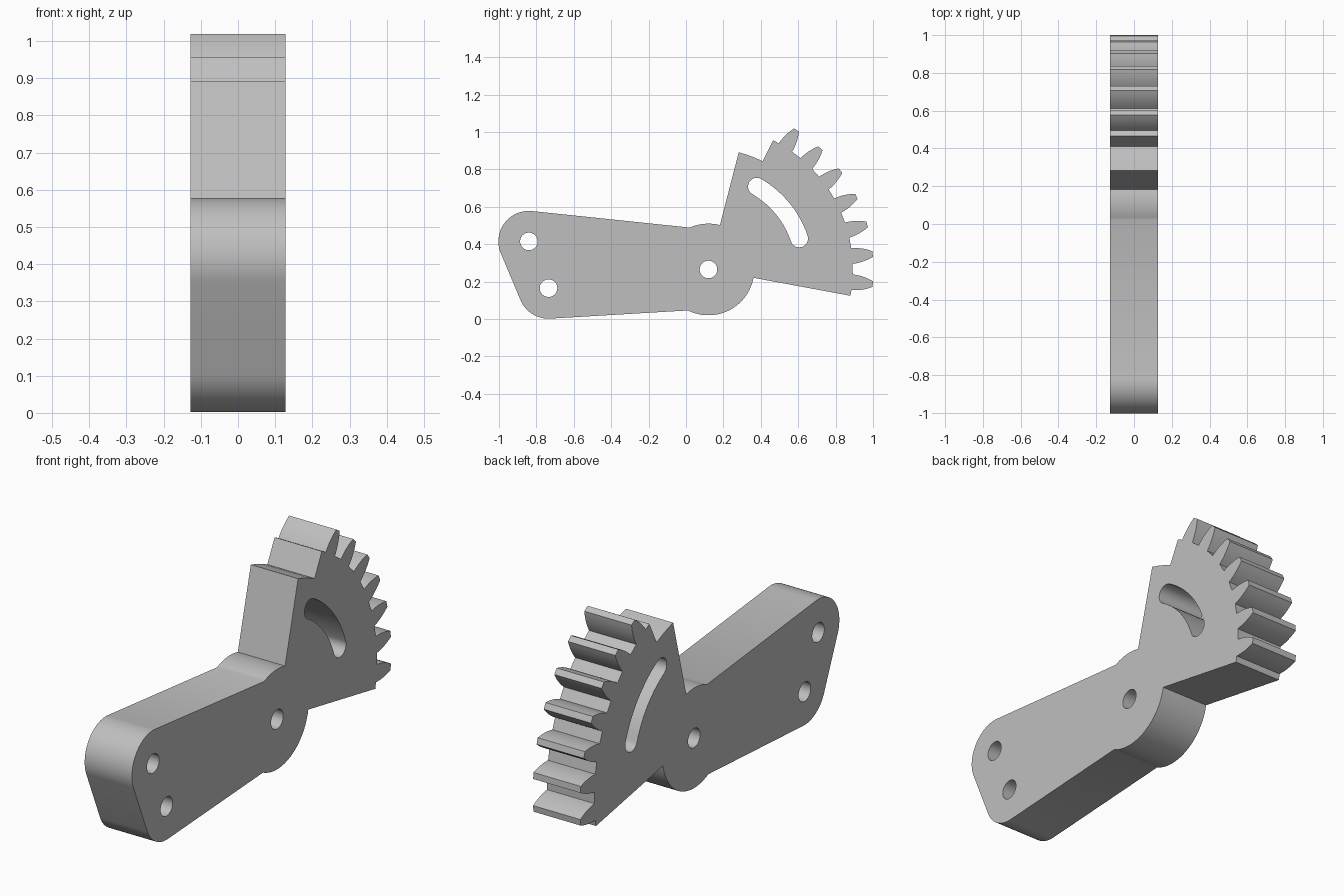
import bpy, bmesh
from math import sin, cos, radians

cube = bpy.data.objects.get("Cube")
if cube:
    bpy.data.objects.remove(cube, do_unlink=True)

HALF = 0.128             # half thickness of the plate
PIVOT = (0.12, 0.265)    # (y, z) of the pivot hole
END_HOLES = [(-0.84, 0.415), (-0.735, 0.165)]
HOLE_R, END_R, HUB_R = 0.047, 0.163, 0.245
ROOT_R, TIP_R, STEP_R = 0.772, 0.882, 0.647
SLOT_R = 0.513


def polar(centre, radius, angle):
    a = radians(angle)
    return (centre[0] + radius * cos(a), centre[1] + radius * sin(a))


def arc(centre, radius, start, end, step=4):
    n = max(1, round(abs(end - start) / step))
    return [polar(centre, radius, start + (end - start) * i / n) for i in range(n + 1)]


def tooth(angle):
    """Curved flanks that narrow from the root to a flat tip."""
    flank = []
    for i in range(7):
        t = i / 6
        flank.append((ROOT_R + (TIP_R - ROOT_R) * t, 3.15 - 0.75 * t - 1.4 * t * t))
    pts = [polar(PIVOT, r, angle - h) for r, h in flank]
    return pts + [polar(PIVOT, r, angle + h) for r, h in reversed(flank)]


# Outer outline: arm end, hub underside, toothed sector, step, hub top, arm end
outline = arc(END_HOLES[1], END_R, 202.8, 273.2)
outline += arc(PIVOT, HUB_R, 243.5, 349.5)
outline += arc(PIVOT, ROOT_R, -10.5, -9, 1)
for k in range(7):
    outline += tooth(-5.1 + 10.47 * k)
outline += arc(PIVOT, ROOT_R, 61.8, 63.4, 1)
outline += arc(PIVOT, STEP_R, 63.4, 75.5)
outline += arc(PIVOT, HUB_R, 75.5, 114)
outline += arc(END_HOLES[0], END_R, 84, 202.8)

# Round holes and curved slot
loops = [outline]
for centre in END_HOLES + [PIVOT]:
    loops.append(arc(centre, HOLE_R, 0, 350, 10))
slot = arc(PIVOT, SLOT_R + HOLE_R, 18.8, 59.7, 3)
slot += arc(polar(PIVOT, SLOT_R, 59.7), HOLE_R, 59.7, 239.7, 10)[1:-1]
slot += arc(PIVOT, SLOT_R - HOLE_R, 59.7, 18.8, 3)
slot += arc(polar(PIVOT, SLOT_R, 18.8), HOLE_R, 198.8, 378.8, 10)[1:-1]
loops.append(slot)

# Fill the profile and extrude it across the thickness
bm = bmesh.new()
for pts in loops:
    verts = [bm.verts.new((-HALF, y, z)) for y, z in pts]
    for a, b in zip(verts, verts[1:] + verts[:1]):
        bm.edges.new((a, b))
bmesh.ops.triangle_fill(bm, use_beauty=True, edges=bm.edges[:], normal=(-1, 0, 0))
result = bmesh.ops.extrude_face_region(bm, geom=bm.faces[:], use_keep_orig=True)
moved = [g for g in result["geom"] if isinstance(g, bmesh.types.BMVert)]
bmesh.ops.translate(bm, verts=moved, vec=(2 * HALF, 0, 0))
bmesh.ops.recalc_face_normals(bm, faces=bm.faces[:])
mesh = bpy.data.meshes.new("sector_gear_lever")
bm.to_mesh(mesh)
bm.free()

lever = bpy.data.objects.new("sector_gear_lever", mesh)
bpy.context.collection.objects.link(lever)

# Plain grey finish
grey = bpy.data.materials.new("plain_grey")
grey.use_nodes = True
colour = (0.52, 0.52, 0.52, 1)
grey.diffuse_color = colour
grey.node_tree.nodes["Principled BSDF"].inputs["Base Color"].default_value = colour
mesh.materials.append(grey)

bpy.ops.object.select_all(action="DESELECT")
lever.select_set(True)
bpy.context.view_layer.objects.active = lever
bpy.ops.object.shade_smooth_by_angle(angle=radians(30))
